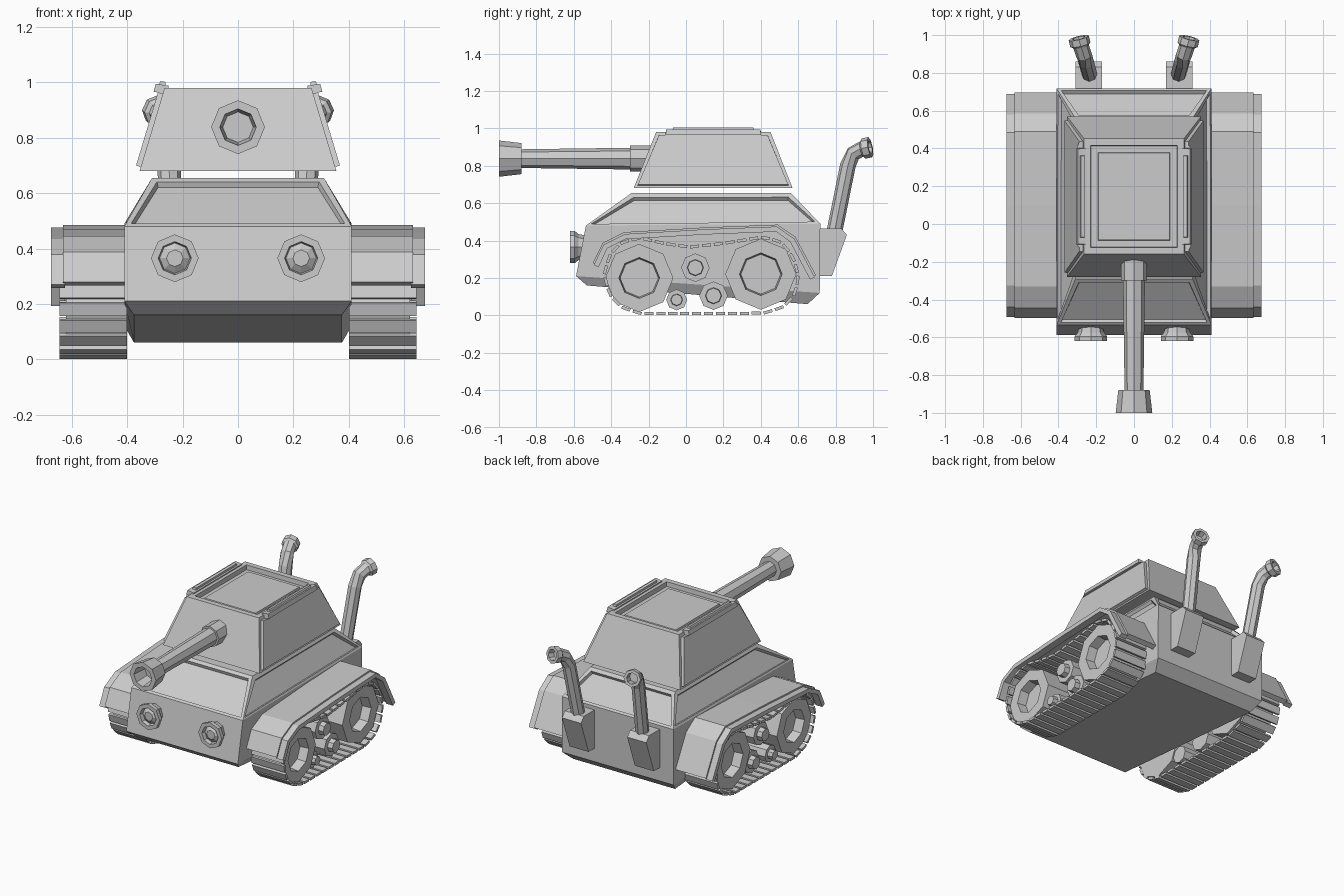
import bpy, bmesh, math
from mathutils import Vector

if "Cube" in bpy.data.objects:
    bpy.data.objects.remove(bpy.data.objects["Cube"])


def finish(bm, name, mirror=False):
    bmesh.ops.recalc_face_normals(bm, faces=bm.faces)
    mesh = bpy.data.meshes.new(name)
    bm.to_mesh(mesh)
    bm.free()
    ob = bpy.data.objects.new(name, mesh)
    bpy.context.collection.objects.link(ob)
    if mirror:
        ob.modifiers.new("Mirror", 'MIRROR')
    return ob


def loft(rings, bm=None):
    """Skin a list of equal-length point loops and cap both ends."""
    bm = bm or bmesh.new()
    loops = [[bm.verts.new(p) for p in r] for r in rings]
    n = len(loops[0])
    for a, b in zip(loops, loops[1:]):
        for i in range(n):
            j = (i + 1) % n
            bm.faces.new((a[i], a[j], b[j], b[i]))
    bm.faces.new(loops[0][::-1])
    bm.faces.new(loops[-1])
    bmesh.ops.recalc_face_normals(bm, faces=bm.faces)
    return bm


def circle(center, axis, r, sides=8):
    axis = Vector(axis).normalized()
    u = Vector((0, 0, 1)) if abs(axis.z) < 0.9 else Vector((0, -1, 0))
    u = (u - axis * u.dot(axis)).normalized()
    v = axis.cross(u)
    return [Vector(center) + r * (math.cos(t) * u + math.sin(t) * v)
            for t in (math.tau * i / sides for i in range(sides))]


def lathe(center, axis, profile, bm=None, sides=8):
    axis = Vector(axis)
    return loft([circle(Vector(center) + axis * d, axis, r, sides) for d, r in profile], bm)


def rect(hx, y0, z0, y1, z1):
    return [(-hx, y0, z0), (hx, y0, z0), (hx, y1, z1), (-hx, y1, z1)]


def panel(bm, faces, border, depth, bevel=0.008):
    bmesh.ops.inset_individual(bm, faces=faces, thickness=border)
    bmesh.ops.inset_individual(bm, faces=faces, thickness=bevel, depth=depth)


def extrude_x(profile, x0, x1, bm=None):
    return loft([[(x, y, z) for y, z in profile] for x in (x0, x1)], bm)


# Hull with recessed panels on the upper slopes
bm = loft([rect(.375, -.53, .16, .65, .06), rect(.41, -.588, .21, .715, .12),
           rect(.41, -.535, .48, .718, .49), rect(.31, -.29, .655, .56, .655)])
bm.normal_update()
slopes = [f for f in bm.faces if .2 < f.normal.z < .95 and f.calc_center_median().z > .5]
panel(bm, slopes, .03, -.02)
finish(bm, "hull")

# Turret with raised side plates and a roof hatch
bm = loft([rect(.355, -.28, .68, .57, .68), rect(.265, -.16, .98, .452, .98)])
bm.normal_update()
panel(bm, [f for f in bm.faces if abs(f.normal.x) > .7], .025, .018, .003)
roof = [f for f in bm.faces if f.normal.z > .95]
panel(bm, roof, .05, -.03, .004)
panel(bm, roof, .05, .012, .004)
finish(bm, "turret")

# Gun barrel with collar and hollow muzzle
finish(lathe((0, 0, .838), (0, -1, 0),
             [(.12, .07), (.3, .07), (.3, .058), (.88, .05), (.88, .083),
              (1.0, .097), (1.0, .066), (.9, .055)]), "gun_barrel")

# Headlights: flared cups with a faceted lens
finish(lathe((.228, 0, .365), (0, -1, 0),
             [(.53, .06), (.575, .07), (.595, .086), (.62, .086), (.62, .06),
              (.595, .055), (.612, .03)]), "headlights", True)

# Exhaust boxes and bent pipes
finish(extrude_x([(.71, .21), (.78, .21), (.86, .43), (.83, .465), (.71, .465)],
                 .17, .31), "exhaust_boxes", True)
path = [((.235, .79, .43), (.03, .2, 1), .042), ((.255, .865, .80), (.05, .25, 1), .042),
        ((.265, .895, .865), (.2, .8, .8), .042), ((.28, .94, .89), (.25, 1, .2), .042),
        ((.284, .95, .892), (.25, 1, .2), .055), ((.293, .985, .899), (.25, 1, .2), .055),
        ((.293, .985, .899), (.25, 1, .2), .036), ((.284, .945, .891), (.25, 1, .2), .032)]
finish(loft([circle(*p) for p in path]), "exhaust_pipes", True)


def strip(line, t):
    """Thicken an open y,z polyline downwards into a closed profile."""
    pts = [Vector(p) for p in line]
    under = []
    for i, p in enumerate(pts):
        d = (pts[min(i + 1, len(pts) - 1)] - pts[max(i - 1, 0)]).normalized()
        under.append(p + t * Vector((d.y, -d.x)))
    return pts + under[::-1]


# Track guards with an outer lip
guard = [(-.498, .28), (-.445, .388), (-.33, .445), (.1, .47), (.49, .485),
         (.585, .42), (.695, .215)]
finish(extrude_x(strip(guard, .032), .40, .632), "track_guards", True)
lip = [(y * .99, z - .01) for y, z in guard]
finish(extrude_x(strip(lip, .028), .625, .675), "guard_lips", True)

# Road wheels: large dished ones and small hubbed rollers
bm = bmesh.new()
for y, z, r in ((-.25, .2, .182), (.4, .22, .19)):
    lathe((0, y, z), (1, 0, 0), [(.40, r), (.62, r), (.62, r * .6), (.56, r * .56)], bm)
for y, z, r in ((.05, .255, .076), (-.05, .083, .056), (.147, .105, .076)):
    lathe((0, y, z), (1, 0, 0), [(.40, r), (.585, r), (.585, r * .58), (.62, r * .54)], bm)
finish(bm, "wheels", True)

# Track plates spaced evenly round a closed path
loop = [Vector(p) for p in (
    (-.437, .22), (-.41, .32), (-.345, .39), (-.25, .415), (-.12, .385), (.02, .365),
    (.2, .385), (.42, .42), (.51, .39), (.575, .31), (.603, .2), (.58, .11), (.52, .045),
    (.42, .012), (.1, .009), (-.24, .009), (-.34, .04), (-.41, .11))]
segs = [(a, b, (b - a).length) for a, b in zip(loop, loop[1:] + loop[:1])]
total = sum(s[2] for s in segs)


def along(d):
    d %= total
    for a, b, length in segs:
        if d <= length:
            return a.lerp(b, d / length)
        d -= length
    return loop[0].copy()


bm = bmesh.new()
count = 40
step = total / count
for k in range(count):
    a, b = along(k * step), along((k + .76) * step)
    n = Vector((b.y - a.y, a.x - b.x)).normalized() * .008
    extrude_x([a + n, b + n, b - n, a - n], .40, .645, bm)
for v in bm.verts:
    v.co.z = max(v.co.z, 0)
finish(bm, "track_plates", True)
